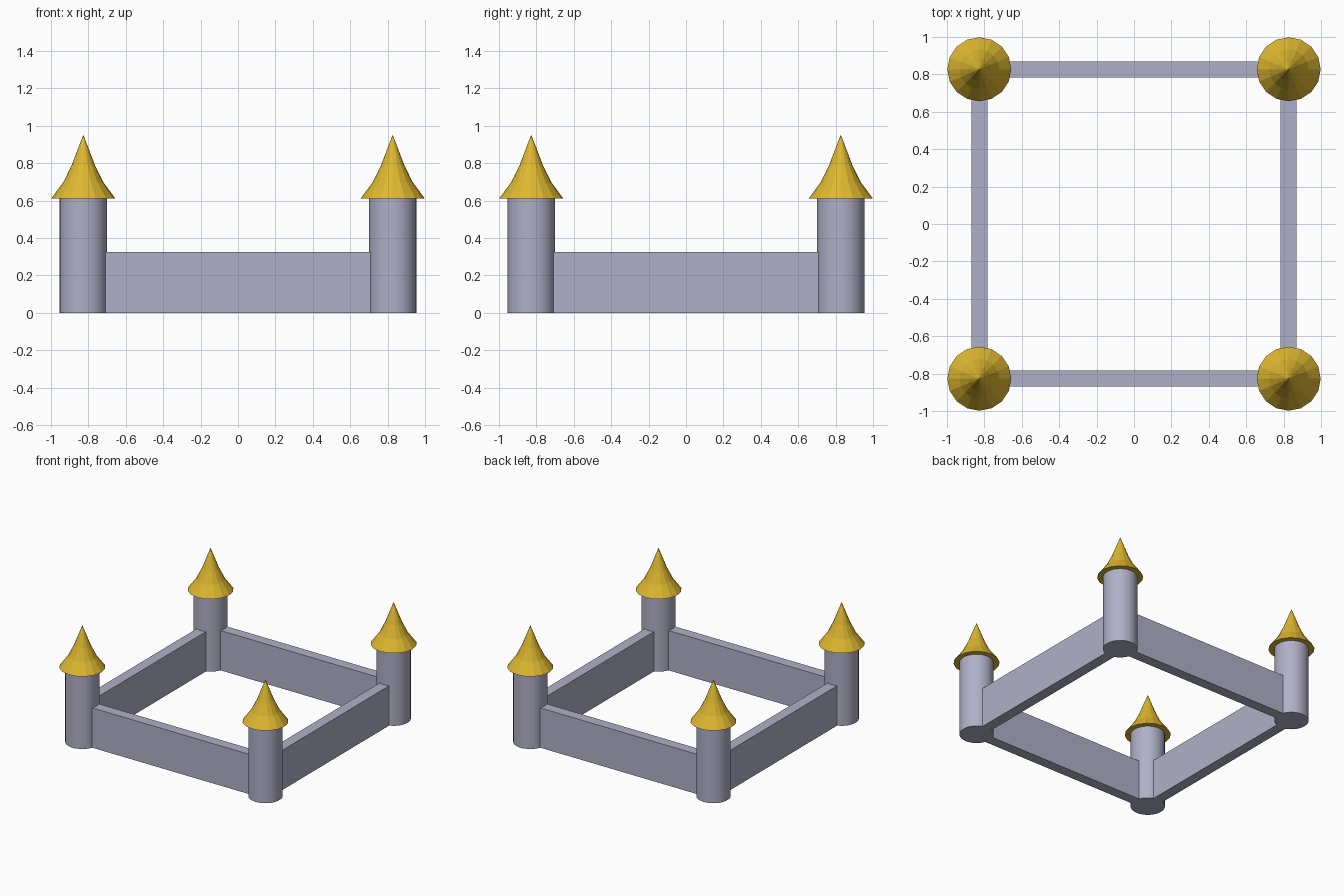
import bpy, bmesh, math

if "Cube" in bpy.data.objects:
    bpy.data.objects.remove(bpy.data.objects["Cube"])


def material(name, srgb):
    m = bpy.data.materials.new(name)
    lin = [((c / 255 + 0.055) / 1.055) ** 2.4 for c in srgb]
    m.diffuse_color = (*lin, 1)
    m.use_nodes = True
    m.node_tree.nodes["Principled BSDF"].inputs["Base Color"].default_value = m.diffuse_color
    return m


stone = material("grey stone", (176, 176, 200))
gold = material("gold roof", (222, 184, 48))

C = 0.827  # distance of tower centres from the middle


def lathe(name, profile, sides, mat, loc):
    """Closed solid of revolution from (radius, height) points."""
    bm = bmesh.new()
    rings = []
    for r, z in profile:
        if r == 0:
            rings.append([bm.verts.new((0, 0, z))])
        else:
            rings.append([bm.verts.new((r * math.cos(2 * math.pi * i / sides),
                                        r * math.sin(2 * math.pi * i / sides), z))
                          for i in range(sides)])
    for a, b in zip(rings, rings[1:]):
        for i in range(sides):
            j = (i + 1) % sides
            if len(b) == 1:
                bm.faces.new((a[i], a[j], b[0]))
            else:
                bm.faces.new((a[i], a[j], b[j], b[i]))
    bm.faces.new(rings[0][::-1])
    if len(rings[-1]) > 1:
        bm.faces.new(rings[-1])
    me = bpy.data.meshes.new(name)
    bm.to_mesh(me)
    bm.free()
    me.materials.append(mat)
    ob = bpy.data.objects.new(name, me)
    ob.location = loc
    bpy.context.collection.objects.link(ob)
    return ob


def wall(name, loc, size):
    bpy.ops.mesh.primitive_cube_add(size=1, location=loc)
    ob = bpy.context.object
    ob.name = name
    ob.scale = size
    ob.data.materials.append(stone)


# Corner towers with flared, faceted roofs
roof_profile = [(0.171, 0.612), (0.106, 0.70), (0.062, 0.79), (0.026, 0.885), (0, 0.952)]
for sx, x_name in ((-1, "left"), (1, "right")):
    for sy, y_name in ((-1, "front"), (1, "back")):
        where = f"{y_name}_{x_name}"
        loc = (sx * C, sy * C, 0)
        tower = lathe(f"tower_{where}", [(0.127, 0), (0.127, 0.612)], 32, stone, loc)
        for p in tower.data.polygons:
            p.use_smooth = len(p.vertices) == 4
        lathe(f"roof_{where}", roof_profile, 16, gold, loc)

# Curtain walls, ending just inside the towers
H, T, L = 0.325, 0.086, 1.43
for s, y_name, x_name in ((-1, "front", "left"), (1, "back", "right")):
    wall(f"wall_{y_name}", (0, s * C, H / 2), (L, T, H))
    wall(f"wall_{x_name}", (s * C, 0, H / 2), (T, L, H))
